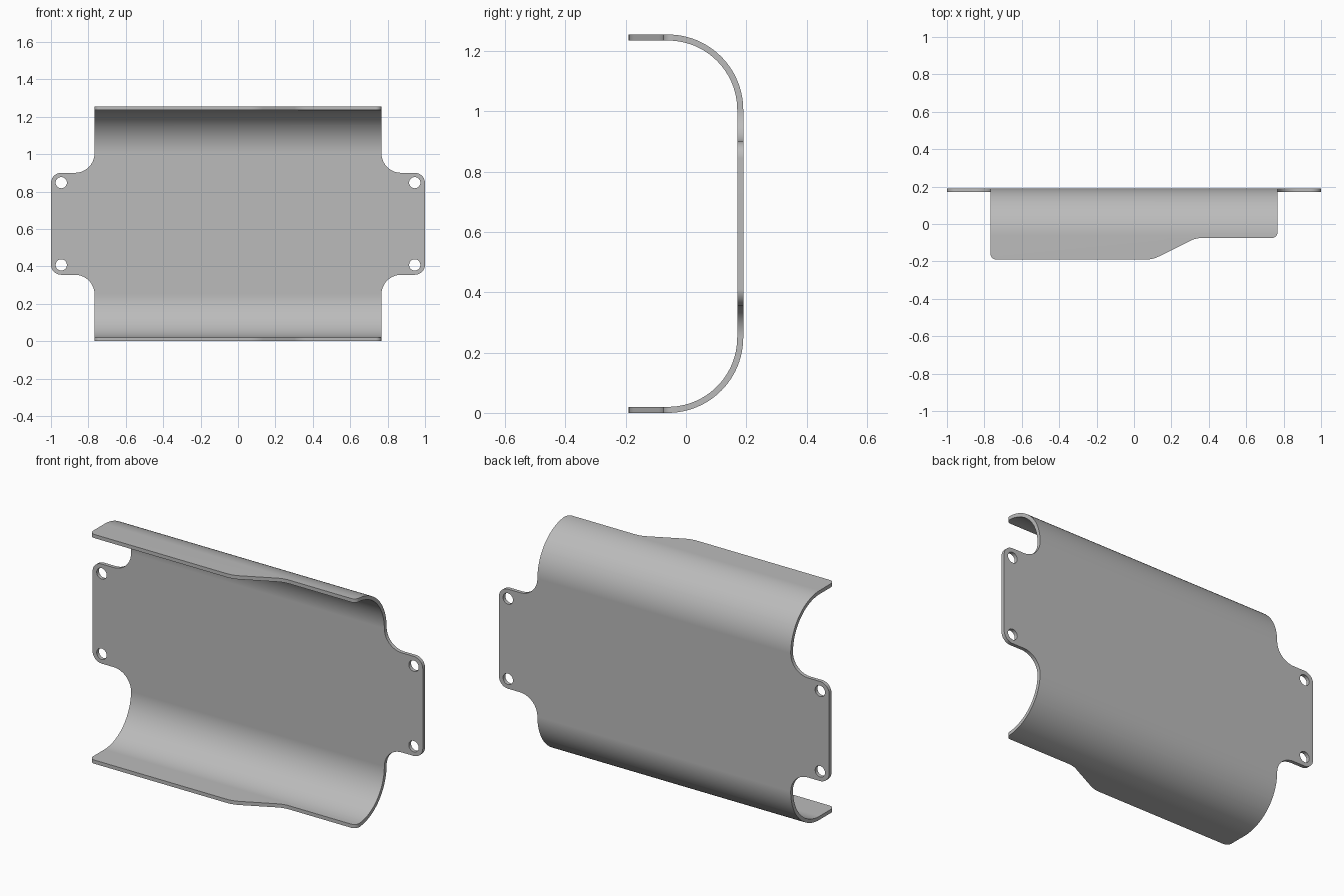
import bpy
import bmesh
import math
from mathutils import Vector

cube = bpy.data.objects.get("Cube")
if cube:
    bpy.data.objects.remove(cube, do_unlink=True)

HEIGHT, DEPTH, SHEET = 1.255, 0.19, 0.02
BEND = 0.25
BODY_X, TAB_LOW = 0.767, 0.355
MID = HEIGHT / 2

steel = bpy.data.materials.new("light grey metal")
steel.use_nodes = True
GREY = (0.5, 0.5, 0.5, 1)
steel.diffuse_color = GREY
steel.node_tree.nodes["Principled BSDF"].inputs["Base Color"].default_value = GREY


def rounded(corners, steps=10):
    """Outline through (u, v, radius) corners, each replaced by a tangent arc."""
    out = []
    for i, (u, v, r) in enumerate(corners):
        p = Vector((u, v))
        if r == 0:
            out.append(p)
            continue
        a = (Vector(corners[i - 1][:2]) - p).normalized()
        b = (Vector(corners[(i + 1) % len(corners)][:2]) - p).normalized()
        half = a.angle(b) / 2
        centre = p + (a + b).normalized() * (r / math.sin(half))
        start = p + a * (r / math.tan(half)) - centre
        end = p + b * (r / math.tan(half)) - centre
        sweep = math.pi - 2 * half
        for k in range(steps + 1):
            t = k / steps
            out.append(centre + (start * math.sin((1 - t) * sweep)
                                 + end * math.sin(t * sweep)) / math.sin(sweep))
    return out


def prism(name, outline, place, push):
    """Closed solid: an outline placed in space and extruded along push."""
    bm = bmesh.new()
    face = bm.faces.new([bm.verts.new(place(*p)) for p in outline])
    new = bmesh.ops.extrude_face_region(bm, geom=[face])["geom"]
    bmesh.ops.translate(bm, vec=push, verts=[g for g in new if isinstance(g, bmesh.types.BMVert)])
    bmesh.ops.recalc_face_normals(bm, faces=bm.faces)
    mesh = bpy.data.meshes.new(name)
    bm.to_mesh(mesh)
    bm.free()
    mesh.materials.append(steel)
    obj = bpy.data.objects.new(name, mesh)
    bpy.context.collection.objects.link(obj)
    return obj


# Bent sheet: C-shaped section swept along the full width
inner = BEND - SHEET
section = rounded([
    (-DEPTH, 0, 0), (DEPTH, 0, BEND), (DEPTH, HEIGHT, BEND), (-DEPTH, HEIGHT, 0),
    (-DEPTH, HEIGHT - SHEET, 0), (DEPTH - SHEET, HEIGHT - SHEET, inner),
    (DEPTH - SHEET, SHEET, inner), (-DEPTH, SHEET, 0)], 24)
bracket = prism("bent_bracket", section, lambda y, z: (-1, y, z), (2, 0, 0))

# Front outline: body with filleted side tabs, mirrored in both directions
quarter = [(BODY_X, -MID - 0.1, 0), (BODY_X, TAB_LOW - MID, 0.105), (1, TAB_LOW - MID, 0.055)]
half = quarter + [(x, -z, r) for x, z, r in reversed(quarter)]
front = half + [(-x, -z, r) for x, z, r in half]
front_cutter = prism("front_outline_cutter", rounded(front),
                     lambda x, z: (x, -0.5, z + MID), (0, 1, 0))

# Top outline: flange edge with a sloped step, wide at the back to keep the tabs
tab_y = DEPTH - SHEET - 0.02
top = [(-BODY_X, -DEPTH, 0.03), (0.1, -DEPTH, 0.16), (0.33, -0.075, 0.14),
       (BODY_X, -0.075, 0.03), (BODY_X, tab_y, 0), (1.1, tab_y, 0),
       (1.1, 0.4, 0), (-1.1, 0.4, 0), (-1.1, tab_y, 0), (-BODY_X, tab_y, 0)]
top_cutter = prism("flange_outline_cutter", rounded(top),
                   lambda x, y: (x, y, -0.2), (0, 0, HEIGHT + 0.4))

cutters = [(front_cutter, 'INTERSECT'), (top_cutter, 'INTERSECT')]

# Four mounting holes in the tabs
SIDES = 32
for sx in (-1, 1):
    for sz in (-1, 1):
        ring = [(0.945 * sx + 0.03 * math.cos(math.tau * k / SIDES),
                 MID + 0.22 * sz + 0.03 * math.sin(math.tau * k / SIDES)) for k in range(SIDES)]
        hole = prism("hole_cutter", ring, lambda x, z: (x, 0, z), (0, 0.4, 0))
        cutters.append((hole, 'DIFFERENCE'))

# Apply the cuts and drop the cutters
bpy.ops.object.select_all(action='DESELECT')
bpy.context.view_layer.objects.active = bracket
bracket.select_set(True)
for cutter, operation in cutters:
    cutter.hide_render = True
    mod = bracket.modifiers.new("cut", 'BOOLEAN')
    mod.operation = operation
    mod.solver = 'EXACT'
    mod.object = cutter
    bpy.ops.object.modifier_apply(modifier=mod.name)
    bpy.data.objects.remove(cutter, do_unlink=True)

# Smooth bends with crisp sheet edges
bpy.ops.object.shade_smooth_by_angle(angle=math.radians(30))
weighted = bracket.modifiers.new("flat_normals", 'WEIGHTED_NORMAL')
weighted.keep_sharp = True
